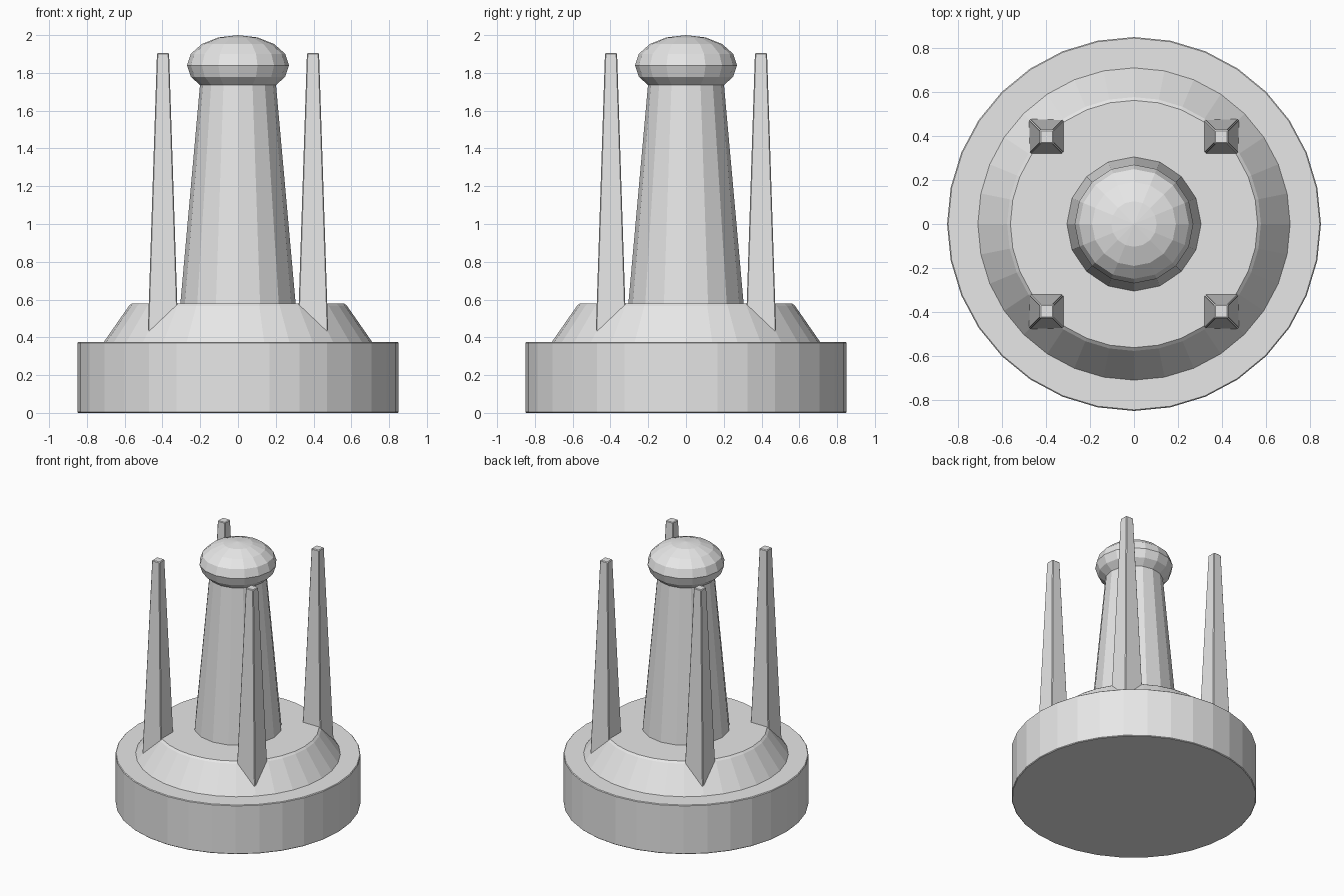
import bpy, bmesh
from math import cos, sin, pi, radians

cube = bpy.data.objects.get("Cube")
if cube:
    bpy.data.objects.remove(cube, do_unlink=True)

grey = bpy.data.materials.new("light grey")
grey.use_nodes = True
grey.diffuse_color = (0.8, 0.8, 0.8, 1)
grey.node_tree.nodes["Principled BSDF"].inputs["Base Color"].default_value = (0.8, 0.8, 0.8, 1)


def add_object(name, bm):
    bmesh.ops.recalc_face_normals(bm, faces=bm.faces)
    mesh = bpy.data.meshes.new(name)
    bm.to_mesh(mesh)
    bm.free()
    mesh.materials.append(grey)
    obj = bpy.data.objects.new(name, mesh)
    bpy.context.collection.objects.link(obj)
    return obj


def turned(name, profile, sides):
    """Closed solid of revolution from (radius, height) pairs."""
    bm = bmesh.new()
    rings = [[bm.verts.new((r * cos(2 * pi * i / sides), r * sin(2 * pi * i / sides), z))
              for i in range(sides)] for r, z in profile]
    for low, high in zip(rings, rings[1:]):
        for i in range(sides):
            j = (i + 1) % sides
            bm.faces.new((low[i], low[j], high[j], high[i]))
    bm.faces.new(rings[0])
    bm.faces.new(rings[-1])
    return add_object(name, bm)


# Stepped round base with fine chamfers
turned("base", [(0.845, 0), (0.85, 0.005), (0.85, 0.371), (0.845, 0.376)], 32)
turned("sloped_plinth", [(0.71, 0.37), (0.71, 0.376), (0.577, 0.567), (0.562, 0.58)], 32)

# Tapered central column
turned("column", [(0.306, 0.57), (0.2, 1.75)], 16)

# Flattened round cap
bm = bmesh.new()
bmesh.ops.create_uvsphere(bm, u_segments=16, v_segments=8, radius=1)
bmesh.ops.scale(bm, vec=(0.27, 0.27, 0.16), verts=bm.verts)
bmesh.ops.translate(bm, vec=(0, 0, 1.84), verts=bm.verts)
add_object("cap", bm)

# Four tapered square spikes rising from the plinth slope
for side, x in (("left", 0.397), ("right", -0.397)):
    for end, y in (("front", -0.397), ("back", 0.397)):
        bm = bmesh.new()
        bmesh.ops.create_cube(bm, size=2)
        for v in bm.verts:
            half, z = (0.032, 1.905) if v.co.z > 0 else (0.082, 0.38)
            v.co = (x + v.co.x * half, y + v.co.y * half, z)
        spike = add_object(f"{end}_{side}_spike", bm)
        bevel = spike.modifiers.new("edge chamfer", 'BEVEL')
        bevel.width = 0.005
        bevel.segments = 1
        bevel.limit_method = 'ANGLE'
        bevel.angle_limit = radians(30)
